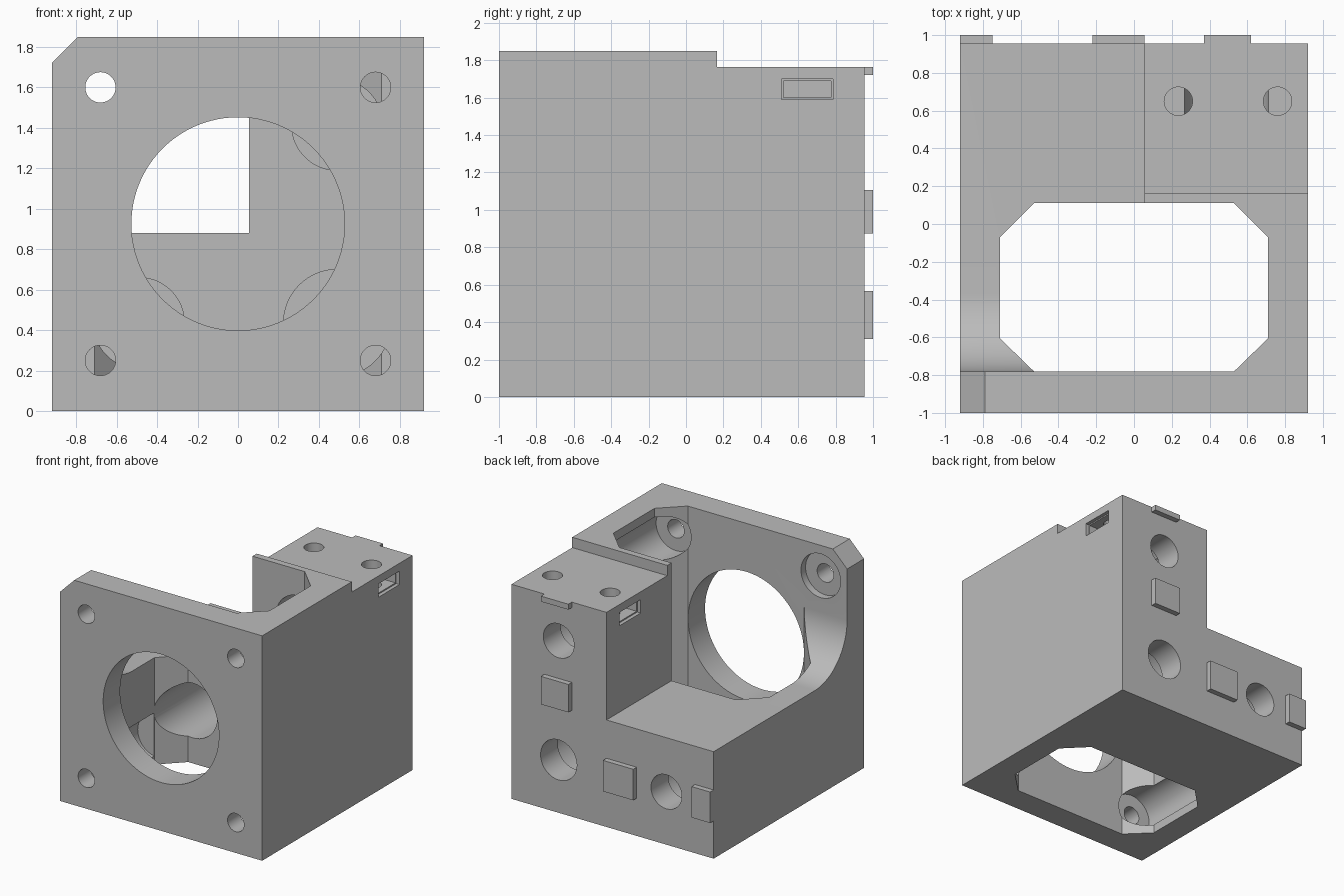
import bpy, bmesh
from math import sin, cos, pi, radians
from mathutils import Vector

cube = bpy.data.objects.get("Cube")
if cube:
    bpy.data.objects.remove(cube, do_unlink=True)

gray = bpy.data.materials.new("light gray plastic")
gray.use_nodes = True
color = (0.5, 0.5, 0.5, 1)
gray.diffuse_color = color
gray.node_tree.nodes["Principled BSDF"].inputs["Base Color"].default_value = color


def prism(name, axis, points, start, end):
    """Extrude a 2D outline along an axis; outline uses the other two axes in xyz order."""
    def place(p, t):
        return {"x": (t, *p), "y": (p[0], t, p[1]), "z": (*p, t)}[axis]
    bm = bmesh.new()
    face = bm.faces.new([bm.verts.new(place(p, start)) for p in points])
    ext = bmesh.ops.extrude_face_region(bm, geom=[face])
    shift = Vector(place((0, 0), end - start))
    bmesh.ops.translate(bm, vec=shift,
                        verts=[v for v in ext["geom"] if isinstance(v, bmesh.types.BMVert)])
    bmesh.ops.recalc_face_normals(bm, faces=bm.faces)
    mesh = bpy.data.meshes.new(name)
    bm.to_mesh(mesh)
    bm.free()
    mesh.materials.append(gray)
    obj = bpy.data.objects.new(name, mesh)
    bpy.context.collection.objects.link(obj)
    return obj


def rect(u0, u1, v0, v1):
    return [(u0, v0), (u1, v0), (u1, v1), (u0, v1)]


def circle(u, v, r, n=64):
    return [(u + r * cos(2 * pi * i / n), v + r * sin(2 * pi * i / n)) for i in range(n)]


HALF, BACK, TOP, MID = 0.92, 0.955, 1.85, 0.925
STEP_X, STEP_Z, LEDGE = 0.055, 0.88, 1.765
PLATE = -0.78
cutters = []


def cut(*args):
    cutters.append(prism("cutter", *args))


body = prism("housing_body", "z", rect(-HALF, HALF, -1, BACK), 0, TOP)

# vertical eight-sided cavity
cut("z", [(-0.53, PLATE), (0.53, PLATE), (0.71, -0.605), (0.71, -0.07),
          (0.53, 0.11), (-0.53, 0.11), (-0.71, -0.07), (-0.71, -0.605)], -0.1, 2)

# open upper corner with a rounded rise to the front plate
R = 0.42
arc = [(PLATE + R - R * sin(a), STEP_Z + R - R * cos(a))
       for a in (pi / 2 * i / 20 for i in range(21))]
cut("x", [(1.1, STEP_Z)] + arc + [(PLATE, 2), (1.1, 2)], -1.1, STEP_X)

# lowered ledge on the rear tower and the chamfered plate corner
cut("z", rect(0, 1.1, 0.165, 1.1), LEDGE, 2)
cut("y", [(-HALF - 0.1, 1.62), (-0.79 + 0.1, 1.95), (-HALF - 0.1, 1.95)], -1.1, 0)

# large front opening
cut("y", circle(0, MID, 0.527, 96), -1.1, -0.7)

# front screw holes with long counterbores
for x in (-0.68, 0.68):
    for z in (0.25, 1.6):
        cut("y", circle(x, z, 0.075, 40), -1.1, -0.7)
        cut("y", circle(x, z, 0.18), -0.84, -0.075)

# rear stepped bores
for x, z, wide, narrow in ((0.49, 0.435, 0.265, 0.165),
                           (-0.49, 0.435, 0.225, 0.14),
                           (0.49, 1.415, 0.225, 0.14)):
    cut("y", circle(x, z, narrow), 0.5, 1.1)
    cut("y", circle(x, z, wide), -0.08, 0.73)

# ledge screw holes and their side nut slots
for x in (0.235, 0.76):
    cut("z", circle(x, 0.65, 0.075, 40), 1.45, 1.9)
for mouth, lip, inner in ((HALF + 0.1, HALF - 0.03, 0.62),
                          (STEP_X - 0.1, STEP_X + 0.03, 0.37)):
    cut("x", rect(0.51, 0.785, 1.59, 1.70), mouth, lip)
    cut("x", rect(0.52, 0.775, 1.60, 1.69), mouth, inner)

# apply all cuts, then drop the cutters
for c in cutters:
    c.hide_render = True
    mod = body.modifiers.new("cut", "BOOLEAN")
    mod.operation = "DIFFERENCE"
    mod.solver = "EXACT"
    mod.object = c
graph = bpy.context.evaluated_depsgraph_get()
result = bpy.data.meshes.new_from_object(body.evaluated_get(graph))
body.modifiers.clear()
body.data = result
body.data.name = "housing_body"
for c in cutters:
    bpy.data.objects.remove(c, do_unlink=True)

# rear locating tabs
for name, x0, x1, z0, z1 in (("upper_tab", 0.37, 0.62, 1.72, LEDGE),
                             ("middle_tab", 0.37, 0.62, 0.875, 1.105),
                             ("lower_tab", -0.22, 0.055, 0.31, 0.565),
                             ("side_tab", -HALF, -0.75, 0.31, 0.565)):
    prism(name, "y", rect(x0, x1, z0, z1), BACK, 1)

# smooth bores, crisp edges
bpy.ops.object.select_all(action="DESELECT")
body.select_set(True)
bpy.context.view_layer.objects.active = body
bpy.ops.object.shade_smooth_by_angle(angle=radians(25))
